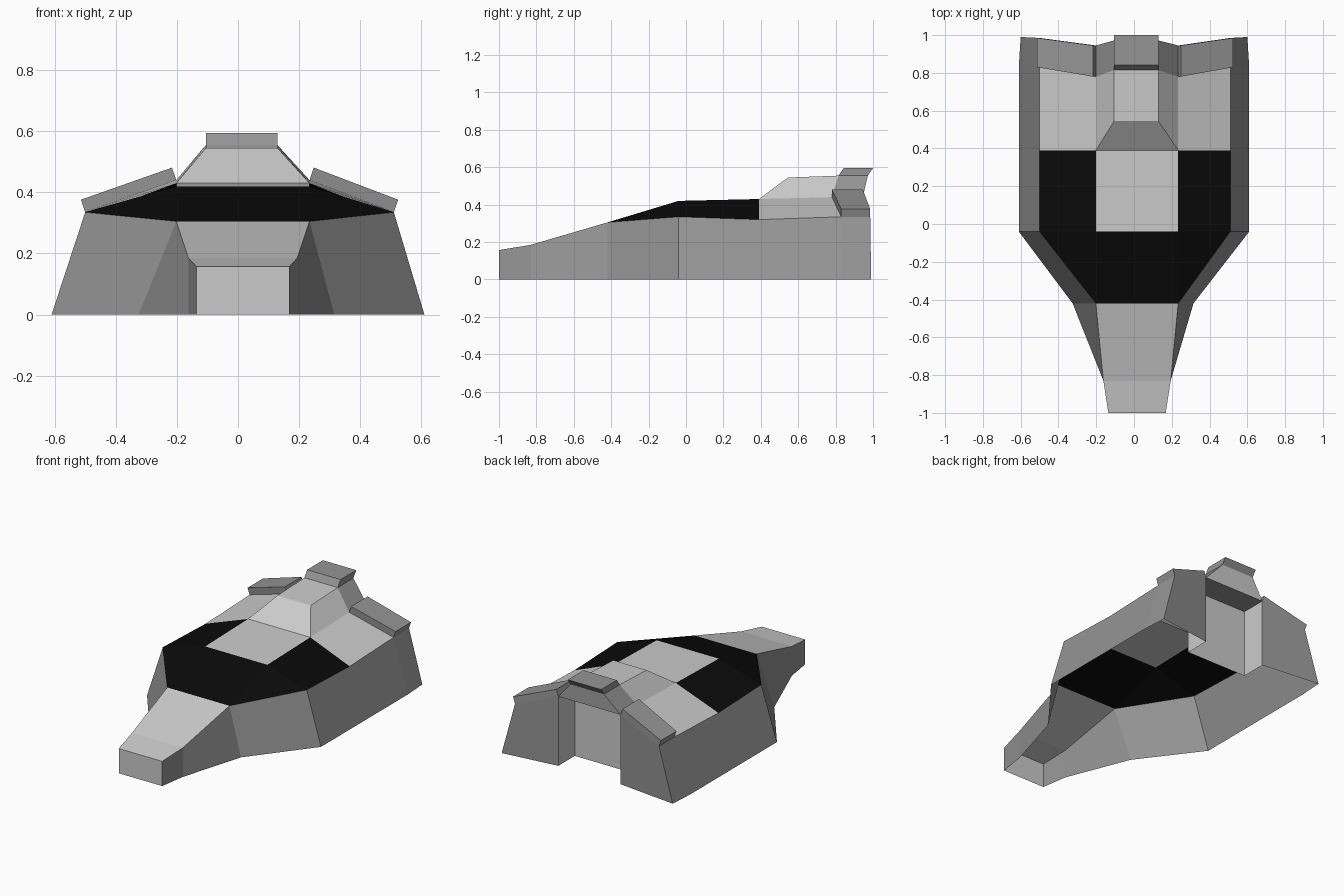
import bpy, bmesh

if "Cube" in bpy.data.objects:
    bpy.data.objects.remove(bpy.data.objects["Cube"])


def material(name, v):
    m = bpy.data.materials.new(name)
    m.diffuse_color = (v, v, v, 1)
    m.use_nodes = True
    m.node_tree.nodes["Principled BSDF"].inputs["Base Color"].default_value = m.diffuse_color
    return m


BLACK = material("black_panel", 0.003)
DARK = material("dark_grey", 0.3)
SIDES = {"left": -1, "right": 1}
C = 0.016                       # deck centreline sits slightly off zero


def px(s, half, centre=C):
    return centre + s * half


def build(name, faces, mat=None, solid=False):
    """Make an object from a few polygons given as point lists."""
    bm = bmesh.new()
    for f in faces:
        bm.faces.new([bm.verts.new(p) for p in f])
    bmesh.ops.remove_doubles(bm, verts=bm.verts, dist=0.0005)
    bmesh.ops.recalc_face_normals(bm, faces=bm.faces)
    me = bpy.data.meshes.new(name)
    bm.to_mesh(me)
    bm.free()
    ob = bpy.data.objects.new(name, me)
    bpy.context.collection.objects.link(ob)
    if mat:
        me.materials.append(mat)
    return ob


def strip(a, b):
    """Quads between two rails of equal length."""
    return [(a[i], a[i + 1], b[i + 1], b[i]) for i in range(len(a) - 1)]


def box(bottom, top):
    """Closed slab between two matching quads."""
    return strip(bottom + bottom[:1], top + top[:1]) + [bottom, top]


# points of one half of the hull
def rails(s):
    inner = [(px(s, .152), -1, .157), (px(s, .178), -.83, .185),
             (px(s, .218), -.42, .305), (px(s, .218), -.04, .42),
             (px(s, .218), .39, .43), (px(s, .218), .78, .44)]
    outer = [inner[0], inner[1], inner[2], (px(s, .505, .005), -.04, .335),
             (px(s, .505, .005), .39, .32), (px(s, .505, .005), .83, .335),
             (px(s, .505, .005), .985, .335)]
    base = [inner[0][:2] + (0,), inner[1][:2] + (0,), (px(s, .32, -.005), -.42, 0),
            (s * .61, -.04, 0), (s * .61, .39, 0), (s * .61, .83, 0), (s * .60, .99, 0)]
    return inner, outer, base


L, R = rails(-1), rails(1)

# centre deck: light nose, black slope, light middle panel
deck = strip(L[0][:5], R[0][:5])
build("nose_top", deck[:2])
build("black_slope", [deck[2]] + [(h[0][2], h[1][3], h[0][3]) for h in (L, R)], BLACK)
build("middle_panel", deck[3:])
build("nose_front", [(L[0][0], R[0][0], R[2][0], L[2][0])])

for side, s in SIDES.items():
    inner, outer, base = rails(s)
    rear_in = (px(s, .218), .945, .44)
    rear_floor = rear_in[:2] + (0,)
    recess_floor = inner[5][:2] + (0,)
    # sloped outer wall, angled rear wall and recess side
    build(side + "_hull_wall", strip(outer, base)
          + [(outer[6], base[6], rear_floor, rear_in)], DARK)
    build(side + "_recess_side", [(rear_in, rear_floor, recess_floor, inner[5])])
    # side deck panels
    build(side + "_black_panel", strip(inner[3:5], outer[3:5]), BLACK)
    build(side + "_rear_panel", strip(inner[4:6], outer[4:6]))
    # tilted slab across the rear
    low = [outer[5], outer[6], rear_in, inner[5]]
    high = [(x + s * .014, y, z + .041) for x, y, z in low]
    build(side + "_rear_cap", box(low, high), DARK)

# raised spine with sloped front and sides
foot, top = [], []
for s in (-1, 1):
    foot.append([(px(s, .218), .39, .43), (px(s, .218), .78, .44), (px(s, .218), .945, .44)])
    top.append([(px(s, .117, .012), .545, .545), (px(s, .117, .012), .815, .555),
                (px(s, .117, .012), .972, .555)])
build("spine", strip(top[0][:2], top[1][:2]) + strip(foot[0][:2], top[0][:2])
      + strip(foot[1][:2], top[1][:2])
      + [(foot[0][0], foot[1][0], top[1][0], top[0][0]),
         (foot[0][2], foot[1][2], top[1][2], top[0][2])])
build("spine_rear_sides", strip(foot[0][1:], top[0][1:]) + strip(foot[1][1:], top[1][1:]), DARK)

# slab on top of the spine
low = [top[0][1], top[1][1], top[1][2], top[0][2]]
build("centre_cap", box(low, [(x, y + .028, z + .04) for x, y, z in low]), DARK)

# rear recess: back wall and ceiling
a, b = foot[0][1], foot[1][1]
build("recess_wall", [(a, b, b[:2] + (0,), a[:2] + (0,))])
build("recess_ceiling", [(a, b, foot[1][2], foot[0][2])], DARK)
